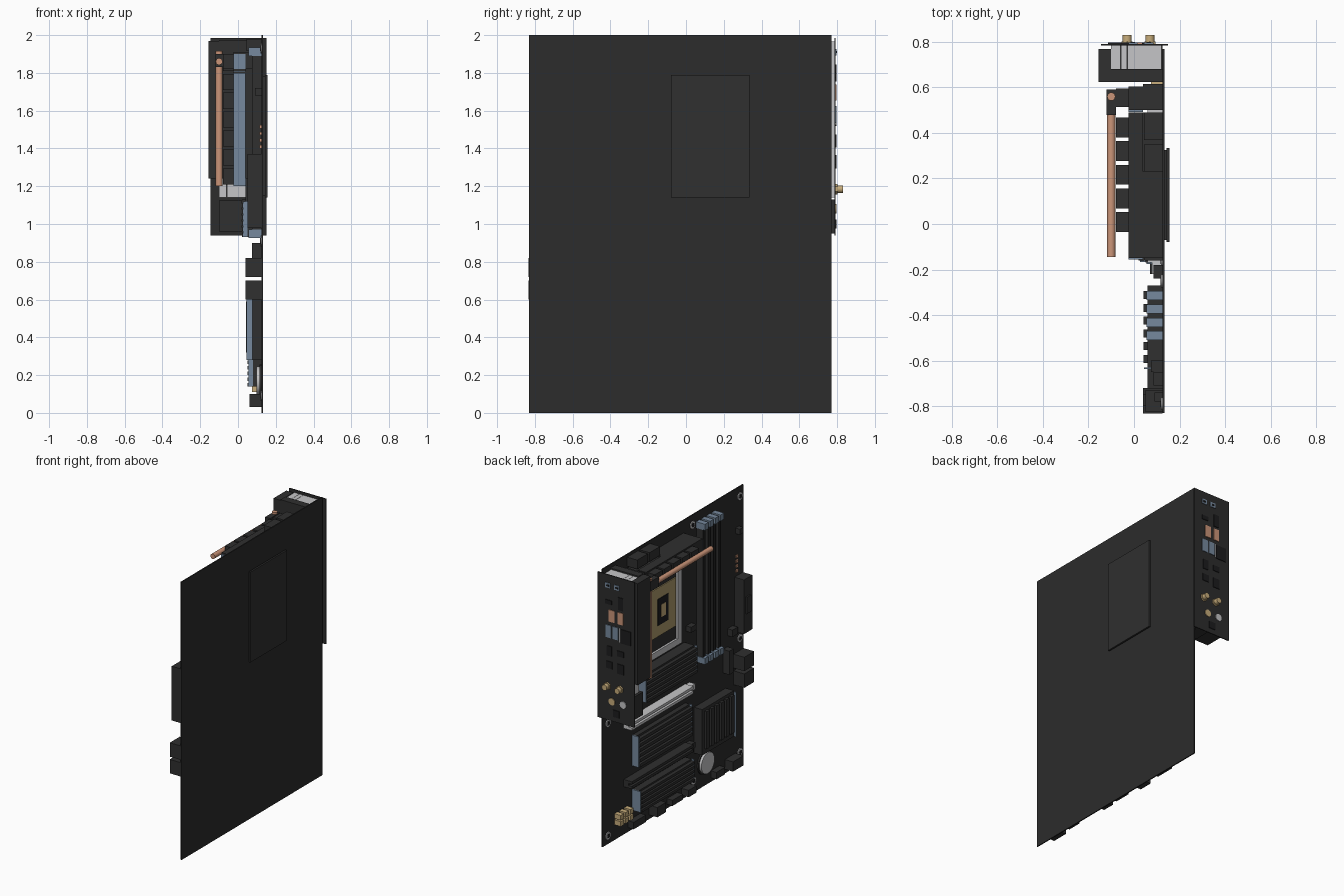
import bpy, bmesh, math
from mathutils import Matrix, Vector

if "Cube" in bpy.data.objects:
    bpy.data.objects.remove(bpy.data.objects["Cube"])


def mat(name, r, g, b):
    m = bpy.data.materials.new(name)
    m.diffuse_color = (r, g, b, 1)
    m.use_nodes = True
    m.node_tree.nodes["Principled BSDF"].inputs["Base Color"].default_value = m.diffuse_color
    return m


BOARD = mat("board black", .025, .025, .025)
BLACK = mat("plastic black", .029, .029, .029)
DEEP = mat("port dark", .012, .012, .013)
BLUE = mat("steel blue", .18, .25, .34)
COPPER = mat("copper", .60, .30, .19)
METAL = mat("light metal", .56, .56, .57)
GOLD = mat("gold", .58, .42, .20)
TAN = mat("contact tan", .42, .33, .15)
FACE = .125                                   # component side of the board


def finish(name, bm, m):
    me = bpy.data.meshes.new(name)
    bm.to_mesh(me)
    bm.free()
    me.materials.append(m)
    ob = bpy.data.objects.new(name, me)
    bpy.context.collection.objects.link(ob)
    return ob


def boxes(name, m, *spans):
    """One object made of boxes given as (x0, x1, y0, y1, z0, z1)."""
    bm = bmesh.new()
    for x0, x1, y0, y1, z0, z1 in spans:
        t = Matrix.Translation(((x0 + x1) / 2, (y0 + y1) / 2, (z0 + z1) / 2))
        s = Matrix.Diagonal((x1 - x0, y1 - y0, z1 - z0, 1))
        bmesh.ops.create_cube(bm, size=1, matrix=t @ s)
    return finish(name, bm, m)


def rod(name, m, a, b, r, sides=20):
    a, b = Vector(a), Vector(b)
    d = b - a
    bm = bmesh.new()
    rot = d.to_track_quat('Z', 'Y').to_matrix().to_4x4()
    bmesh.ops.create_cone(bm, cap_ends=True, segments=sides, radius1=r, radius2=r,
                          depth=d.length, matrix=Matrix.Translation((a + b) / 2) @ rot)
    for f in bm.faces:
        f.smooth = len(f.verts) == 4
    ob = finish(name, bm, m)
    for e in ob.data.edges:
        e.use_edge_sharp = False
    bpy.ops.object.select_all(action='DESELECT')
    ob.select_set(True)
    bpy.context.view_layer.objects.active = ob
    bpy.ops.object.shade_smooth_by_angle()
    return ob


def frame(x0, x1, y0, y1, z0, z1, w):
    """Four bars around a rectangle in the board plane."""
    return [(x0, x1, y0, y1, z0, z0 + w), (x0, x1, y0, y1, z1 - w, z1),
            (x0, x1, y0, y0 + w, z0 + w, z1 - w), (x0, x1, y1 - w, y1, z0 + w, z1 - w)]


# Board and stiffening plate on its rear
boxes("circuit_board", BOARD, (FACE, .133, -.83, .77, 0, 2))
boxes("back_plate", BLACK, (.133, .142, -.07, .325, 1.15, 1.78),
      (.142, .155, -.08, .335, 1.14, 1.79))

# Mounting hole rings
for y, z in [(.71, .06), (-.26, .085), (-.79, .09), (-.79, .91), (-.79, 1.93),
             (-.25, 1.93), (-.16, 1.05), (.71, .87)]:
    rod("mounting_ring", METAL, (FACE, y, z), (.119, y, z), .028)
    rod("mounting_hole", DEEP, (FACE, y, z), (.117, y, z), .015)

# Processor socket
boxes("socket_base", BLACK, (.1, FACE, -.05, .31, 1.2, 1.73))
boxes("socket_frame", METAL, *frame(.085, FACE, -.075, .335, 1.16, 1.77, .045))
boxes("socket_contacts", TAN, (.093, .1, -.02, .28, 1.3, 1.65))
boxes("socket_center", DEEP, (.089, .093, .07, .19, 1.38, 1.57))
boxes("socket_division", GOLD, (.087, .089, .105, .155, 1.43, 1.52))

# Memory slots with latches at both ends
for i in range(4):
    y = -.315 - .0585 * i
    boxes("memory_slot", BLACK, (.075, FACE, y - .016, y - .004, .96, 1.91),
          (.075, FACE, y + .004, y + .016, .96, 1.91),
          (.09, FACE, y - .005, y + .005, .96, 1.91))
    boxes("memory_latch", BLUE, (.055, FACE, y - .02, y + .02, 1.89, 1.935),
          (.055, FACE, y - .02, y + .02, .925, .97))

# Horizontal heatsink along the top
boxes("top_heatsink", BLACK, (-.025, .04, -.15, .49, 1.81, 1.91),
      (.04, FACE, -.15, .23, 1.82, 1.91), (.04, FACE, .23, .49, 1.82, 1.9))
boxes("top_heatsink_fins", BLACK,
      *[(-.08, -.025, -.035 + .104 * i, .052 + .104 * i, 1.82, 1.9) for i in range(5)])
boxes("top_heatsink_trim", BLUE, (-.025, .04, -.156, -.15, 1.82, 1.9),
      (-.025, .04, -.15, .49, 1.804, 1.81))

# Vertical heatsink beside the ports
boxes("side_heatsink", BLACK, (-.025, .04, .5, .605, 1.2, 1.91),
      (.04, FACE, .5, .615, 1.22, 1.91))
boxes("side_heatsink_fins", BLACK,
      *[(-.08, -.025, .515, .595, 1.21 + .1 * i, 1.295 + .1 * i) for i in range(7)])
boxes("side_heatsink_trim", BLUE, (-.025, .04, .492, .5, 1.2, 1.8))

# Heat pipes meeting in a corner block
rod("horizontal_pipe", COPPER, (-.1, -.145, 1.86), (-.1, .52, 1.86), .018)
rod("vertical_pipe", COPPER, (-.1, .56, 1.2), (-.1, .56, 1.915), .018)
boxes("pipe_corner", BLACK, (-.12, -.08, .48, .59, 1.83, 1.9))

# Processor power plugs on the top edge
boxes("processor_power", BLACK, (.045, FACE, .23, .35, 1.915, 1.98),
      (.045, FACE, .37, .49, 1.915, 1.98))

# Rear port housing, cover and panel
boxes("port_shells", METAL, (-.1, -.06, .68, .785, 1.14, 1.965),
      (-.058, -.03, .68, .785, 1.14, 1.965), (-.028, .12, .68, .785, 1.14, 1.965))
boxes("port_backs", BLACK, (-.1, FACE, .625, .68, 1.24, 1.975))
boxes("port_cover", BLACK, (-.155, -.1, .625, .77, 1.24, 1.97))
boxes("audio_housing", BLACK, (-.1, .02, .63, .785, .96, 1.125),
      (.02, FACE, .66, .785, .95, 1.13))
boxes("port_panel", BOARD, (-.145, .15, .785, .792, .94, 1.985))


def port(name, m, x, z, w, h, t=.005):
    boxes(name, m, (x - w / 2, x + w / 2, .792, .792 + t, z - h / 2, z + h / 2))


for x in (.065, -.005):
    port("upper_port", BLUE, x, 1.91, .04, .035)
    port("upper_port_slot", DEEP, x, 1.91, .02, .012, .008)
for x in (.035, -.035):
    port("copper_port", COPPER, x, 1.695, .044, .085)
for x in (.06, .005):
    port("blue_port", BLUE, x, 1.58, .045, .09)
port("network_port", DEEP, -.075, 1.57, .08, .1)
port("network_port_edge", METAL, -.029, 1.575, .006, .1)
for x, z, w, h in [(.06, 1.79, .05, .03), (-.035, 1.8, .04, .09), (.055, 1.44, .04, .07),
                   (-.035, 1.44, .05, .04), (.055, 1.34, .05, .05), (-.035, 1.33, .05, .07),
                   (0, 1.0, .05, .05)]:
    port("dark_port", DEEP, x, z, w, h)

# Antenna posts and audio sockets
for x in (.07, -.03):
    rod("antenna_nut", GOLD, (x, .79, 1.185), (x, .802, 1.185), .028, 6)
    rod("antenna_post", GOLD, (x, .80, 1.185), (x, .83, 1.185), .02)
rod("audio_socket", GOLD, (.035, .79, 1.08), (.035, .797, 1.08), .025)
rod("audio_socket", METAL, (-.055, .79, 1.08), (-.055, .797, 1.08), .025)


# Finned drive heatsinks with coloured end plates
def drive_sink(x, y0, y1, z0, z1, n):
    boxes("drive_heatsink", BLACK, (x + .025, FACE, y0, y1, z0, z1))
    p = (z1 - z0) / n
    boxes("drive_heatsink_fins", BLACK,
          *[(x, x + .025, y0, y1, z0 + p * i, z0 + p * (i + .6)) for i in range(n)])
    boxes("drive_heatsink_ends", BLUE, (x + .006, FACE, y1, y1 + .008, z0, z1),
          (x + .006, x + .03, y0 - .006, y0, z0, z1))


drive_sink(.02, -.16, .41, .93, 1.12, 6)
drive_sink(.065, -.17, .43, .46, .68, 6)
drive_sink(.05, -.17, .43, .14, .29, 5)


# Expansion slots with a groove and end clip
def slot(m, z, x=.06):
    boxes("expansion_slot", m, (x, FACE, -.17, .53, z - .026, z - .007),
          (x, FACE, -.17, .53, z + .007, z + .026), (x + .025, FACE, -.17, .53, z - .008, z + .008))
    boxes("slot_clip", m, (x + .02, FACE, -.22, -.17, z - .02, z + .02))


slot(METAL, .79)
slot(BLACK, .37)

# Chipset heatsink with ribs and coloured edge
boxes("chipset_heatsink", BLACK, (.06, FACE, -.63, -.27, .28, .61))
boxes("chipset_ribs", BLACK,
      *[(.042, .06, -.61 + .056 * i, -.575 + .056 * i, .32, .59) for i in range(6)])
boxes("chipset_trim", BLUE, (.045, .078, -.638, -.63, .28, .6))

# Connectors on the front edge
boxes("main_power", BLACK, (.05, FACE, -.825, -.73, .98, 1.37))
boxes("main_power_clip", BLACK, (.04, .05, -.8, -.75, 1.12, 1.24))
boxes("drive_ports", BLACK, (.04, FACE, -.833, -.72, .72, .82),
      (.04, FACE, -.833, -.72, .6, .7))
boxes("edge_headers", BLACK, (.075, FACE, -.65, -.6, .73, .9),
      (.085, FACE, -.71, -.65, .98, 1.03), (.09, FACE, -.78, -.74, 1.68, 1.72),
      (.085, FACE, -.24, -.18, 1.19, 1.23))
boxes("status_lights", COPPER,
      *[(.115, FACE, -.76, -.74, 1.4 + .035 * i, 1.418 + .035 * i) for i in range(4)])

# Coin battery, audio capacitors and bottom headers
rod("battery_holder", BLACK, (FACE, -.39, .17), (.115, -.39, .17), .085, 28)
rod("battery", METAL, (.115, -.39, .17), (.098, -.39, .17), .075, 32)
boxes("audio_capacitors", GOLD,
      *[(.075, FACE, y, y + .035, z, z + .035) for y in (.6, .545, .49) for z in (.11, .155)])
boxes("bottom_headers", BLACK,
      *[(x, FACE, y, y + w, .03, h) for x, y, w, h in
        [(.08, .34, .14, .08), (.06, .14, .1, .1), (.08, -.08, .12, .07),
         (.07, -.22, .09, .08), (.08, -.56, .1, .08), (.06, -.74, .12, .1)]])
